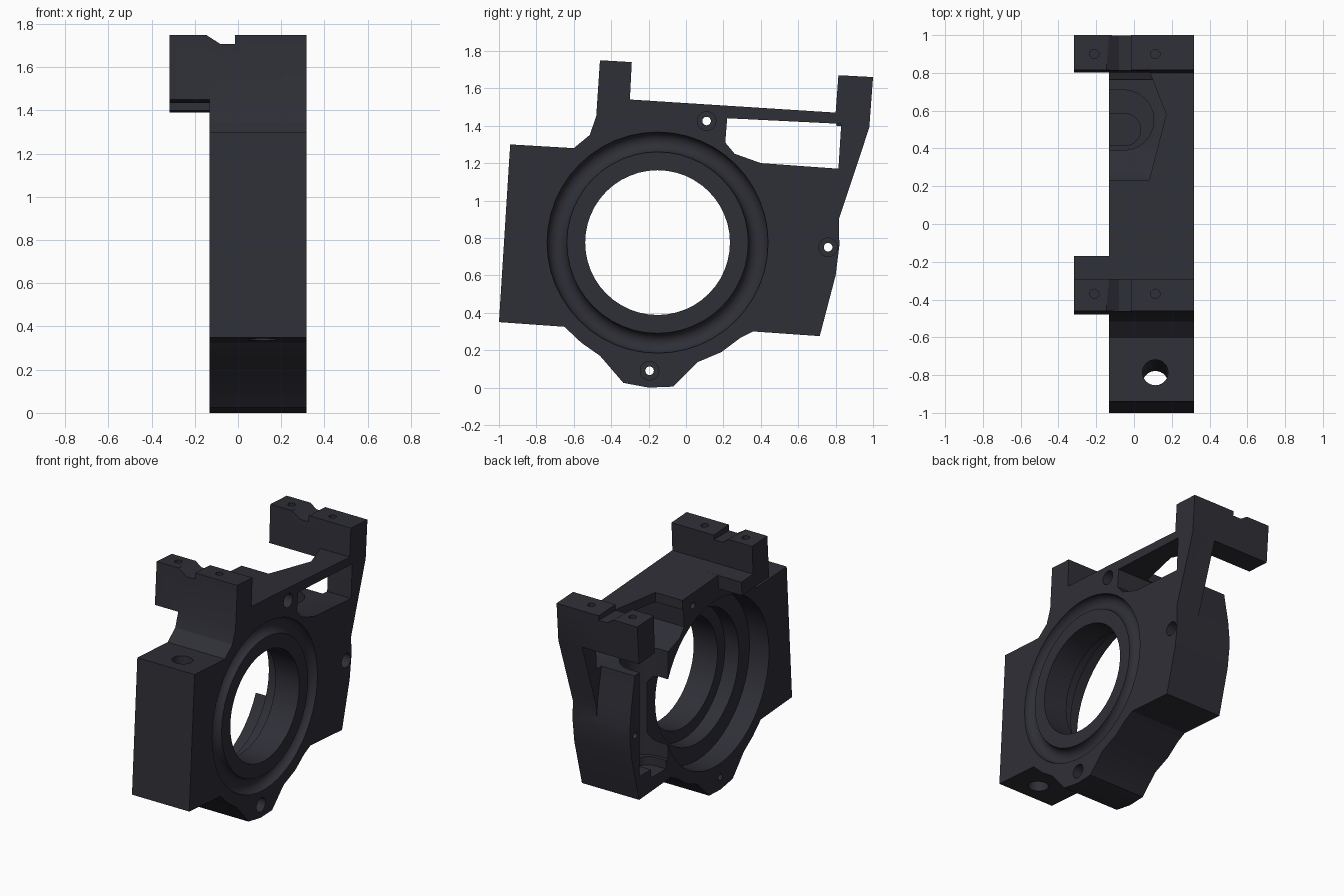
import bpy, bmesh
from math import cos, sin, pi
from mathutils import Vector

cube = bpy.data.objects.get("Cube")
if cube:
    bpy.data.objects.remove(cube, do_unlink=True)

metal = bpy.data.materials.new("dark anodised metal")
metal.use_nodes = True
COLOR = (0.028, 0.028, 0.038, 1)
metal.diffuse_color = COLOR
metal.node_tree.nodes["Principled BSDF"].inputs["Base Color"].default_value = COLOR


def finish(name, bm):
    bmesh.ops.recalc_face_normals(bm, faces=bm.faces)
    mesh = bpy.data.meshes.new(name)
    bm.to_mesh(mesh)
    bm.free()
    mesh.materials.append(metal)
    obj = bpy.data.objects.new(name, mesh)
    bpy.context.collection.objects.link(obj)
    return obj


def prism(name, points, lo, hi, axis="x"):
    """Extrude a 2D outline from lo to hi along an axis."""
    place = {"x": lambda p, d: (d, p[0], p[1]),
             "y": lambda p, d: (p[0], d, p[1]),
             "z": lambda p, d: (p[0], p[1], d)}[axis]
    bm = bmesh.new()
    face = bm.faces.new([bm.verts.new(place(p, lo)) for p in points])
    ext = bmesh.ops.extrude_face_region(bm, geom=[face])
    shift = Vector(place((0, 0), hi - lo))
    bmesh.ops.translate(bm, vec=shift,
                        verts=[v for v in ext["geom"] if isinstance(v, bmesh.types.BMVert)])
    return finish(name, bm)


def circle(u, v, r, n=20):
    return [(u + r * cos(2 * pi * i / n), v + r * sin(2 * pi * i / n)) for i in range(n)]


def round_slot(u, v, r, n=12):
    """Slot open towards -x with a rounded inner end."""
    arc = [(u + r * cos(a), v + r * sin(a)) for a in (pi * (i / n - 0.5) for i in range(n + 1))]
    return [(-0.3, v - r)] + arc + [(-0.3, v + r)]


def lathe(name, profile, y, z, n=48, closed=False):
    """Revolve (x, radius) points around an axis parallel to x."""
    bm = bmesh.new()
    rings = [[bm.verts.new((x, y + r * cos(2 * pi * i / n), z + r * sin(2 * pi * i / n)))
              for i in range(n)] for x, r in profile]
    pairs = list(zip(rings, rings[1:]))
    if closed:
        pairs.append((rings[-1], rings[0]))
    else:
        bm.faces.new(rings[0])
        bm.faces.new(rings[-1])
    for a, b in pairs:
        for i in range(n):
            j = (i + 1) % n
            bm.faces.new((a[i], a[j], b[j], b[i]))
    return finish(name, bm)


def combine(target, tool, operation="DIFFERENCE"):
    mod = target.modifiers.new(tool.name, "BOOLEAN")
    mod.operation = operation
    mod.solver = "EXACT"
    mod.object = tool
    bpy.ops.object.select_all(action="DESELECT")
    bpy.context.view_layer.objects.active = target
    target.select_set(True)
    bpy.ops.object.modifier_apply(modifier=mod.name)
    bpy.data.objects.remove(tool, do_unlink=True)


LEFT, RIGHT, ARM = -0.133, 0.317, -0.317
BORE_Y, BORE_Z = -.152, .775

# Main plate with both posts and the sloping top bar
outline = [(-1, .35), (-.65, .325), (-.56, .24), (-.46, .17), (-.335, .025), (-.2, 0),
           (-.07, .005), (.06, .135), (.19, .19), (.29, .265), (.36, .3), (.715, .275),
           (.8, .6), (.82, .76), (.817, .9), (.98, 1.39), (1, 1.66), (.815, 1.67),
           (.8, 1.47), (-.3, 1.54), (-.29, 1.74), (-.46, 1.75), (-.48, 1.45),
           (-.515, 1.35), (-.6, 1.28), (-.94, 1.3)]
body = prism("bearing_housing", outline, LEFT, RIGHT)

# Window below the top bar, and the narrowed back strut
combine(body, prism("window", [(.22, 1.44), (.83, 1.41), (.815, 1.17), (.4, 1.2),
                               (.26, 1.25), (.21, 1.31)], -.5, .5))
combine(body, prism("strut_relief", [(.822, .78), (1.1, .78), (1.1, 1.39), (.98, 1.39),
                                     (.8, 1.4), (.76, 1.25), (.765, 1.17), (.805, .95)],
                    -.5, .13))

# Opening in the top bar and the stepped pocket beneath it
combine(body, prism("bar_opening", [(-.3, .23), (.08, .23), (.17, .58), (.08, .812),
                                    (-.3, .812)], 1.29, 1.6, "z"))
combine(body, prism("upper_pocket", round_slot(-.055, .55, .16), .44, 1.3, "z"))
combine(body, prism("lower_pocket", round_slot(-.05, .5, .085), .38, .6, "z"))

# Stepped bore, open wide on the inner side
bore = [(-.3, .59), (.02, .59), (.02, .47), (.13, .47), (.13, .387), (.5, .387)]
combine(body, lathe("bore", bore, BORE_Y, BORE_Z))

# Half-round ring groove around the bore on the outer side
combine(body, lathe("ring_groove", circle(RIGHT, .538, .053, 24), BORE_Y, BORE_Z, closed=True))

# Clamp arms reaching past the plate
combine(body, prism("front_arm", [(-.48, 1.45), (-.46, 1.75), (-.29, 1.74), (-.3, 1.54),
                                  (-.17, 1.532), (-.175, 1.435)], ARM, -.05), "UNION")
combine(body, prism("back_arm", [(.803, 1.4), (.815, 1.67), (1, 1.66), (.98, 1.39)],
                    ARM, .13), "UNION")

# Notch and screw holes on each clamp top
for y, top in ((-.37, 1.745), (.9, 1.665)):
    notch = [(-.16, top + .015), (-.14, top), (-.08, top - .038), (-.015, top - .038),
             (-.015, top + .015)]
    combine(body, prism("notch", notch, y - .15, y + .15, "y"))
    for x in (-.21, .113):
        combine(body, prism("clamp_hole", circle(x, y, .025, 16), top - .2, top + .1, "z"))

# Counterbored mounting holes through the plate
for y, z in ((.11, 1.425), (.76, .75), (-.195, .09)):
    steps = [(-.5, .023), (.2, .023), (.2, .05), (.5, .05)]
    combine(body, lathe("mounting_hole", steps, y, z, 20))

# Slightly tilted vertical hole in the front block
shaft = prism("vertical_hole", circle(0, 0, .068, 28), -.8, .8, "z")
shaft.location = (.113, -.815, .83)
shaft.rotation_euler.x = -.063
bpy.context.view_layer.update()
combine(body, shaft)

bpy.ops.object.select_all(action="DESELECT")
body.select_set(True)
bpy.context.view_layer.objects.active = body
bpy.ops.object.shade_smooth_by_angle(angle=.4)
